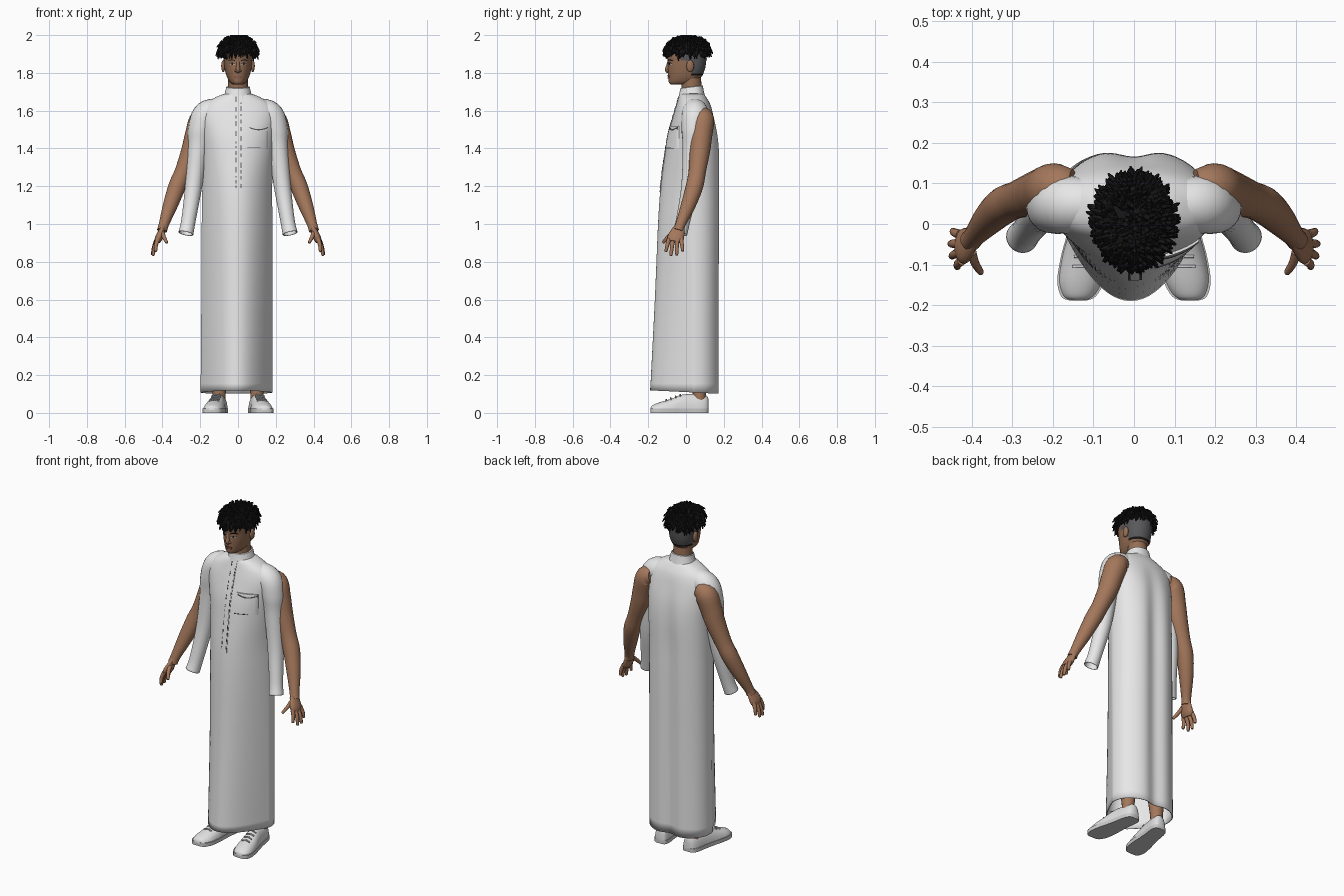
import bpy, bmesh, math, random
from mathutils import Vector
from mathutils.bvhtree import BVHTree

random.seed(4)
cube = bpy.data.objects.get("Cube")
if cube:
    bpy.data.objects.remove(cube, do_unlink=True)


def material(name, r, g, b):
    m = bpy.data.materials.new(name)
    m.use_nodes = True
    m.diffuse_color = (r, g, b, 1)
    node = next(n for n in m.node_tree.nodes if n.type == 'BSDF_PRINCIPLED')
    node.inputs["Base Color"].default_value = (r, g, b, 1)
    node.inputs["Roughness"].default_value = 0.8
    return m


CLOTH = material("white cloth", .8, .8, .8)
SKIN = material("brown skin", .37, .185, .105)
FACE = material("face skin", .3, .155, .09)
SCALP = material("shaved grey", .1, .1, .105)
HAIR = material("black hair", .008, .008, .009)
STITCH = material("dark stitching", .1, .1, .1)
SHOE = material("shoe white", .75, .75, .75)
SOLE = material("sole grey", .6, .6, .6)
LIP = material("lip brown", .22, .09, .065)
EYE = material("eye white", .55, .5, .45)
made = []


def finish(bm, name, *mats):
    bmesh.ops.recalc_face_normals(bm, faces=bm.faces)
    mesh = bpy.data.meshes.new(name)
    bm.to_mesh(mesh)
    bm.free()
    ob = bpy.data.objects.new(name, mesh)
    bpy.context.collection.objects.link(ob)
    for m in mats:
        mesh.materials.append(m)
    made.append(ob)
    return ob


def spline(rows, n):
    """Smoothly resample control rows, n steps per span."""
    out = []
    for i in range(len(rows) - 1):
        a, b, c, d = (rows[min(max(i + k, 0), len(rows) - 1)] for k in (-1, 0, 1, 2))
        for s in range(n):
            t = s / n
            out.append([.5 * (2*q + (r-p)*t + (2*p-5*q+4*r-s4)*t*t + (3*q-p-3*r+s4)*t**3)
                        for p, q, r, s4 in zip(a, b, c, d)])
    return out + [list(rows[-1])]


def loft(bm, rings, caps=(True, True)):
    vs = [[bm.verts.new(p) for p in ring] for ring in rings]
    n = len(vs[0])
    for a, b in zip(vs, vs[1:]):
        for i in range(n):
            bm.faces.new((a[i], a[(i+1) % n], b[(i+1) % n], b[i]))
    for ring, cap in zip((vs[0], vs[-1]), caps):
        if cap:
            bm.faces.new(ring)


def tube(bm, pts, sides=16, steps=5, caps=(True, True), flat=1):
    """Tapered tube through rows of x, y, z, radius."""
    rows = spline(pts, steps)
    rings = []
    for i, row in enumerate(rows):
        t = Vector(rows[min(i+1, len(rows)-1)][:3]) - Vector(rows[max(i-1, 0)][:3])
        u = Vector((0, 1, 0)).cross(t).normalized()
        v = t.cross(u).normalized()
        rings.append([Vector(row[:3]) + row[3] * (flat * u * math.cos(a) + v * math.sin(a))
                      for a in (2 * math.pi * k / sides for k in range(sides))])
    loft(bm, rings, caps)


def ball(bm, c, r, seg=16):
    new = bmesh.ops.create_uvsphere(bm, u_segments=seg, v_segments=seg // 2 + 2, radius=1)['verts']
    for v in new:
        v.co = Vector([c[i] + r[i] * v.co[i] for i in range(3)])


def section(w, front, back, mid, q, z, n, dip=0, shift=0):
    """Horizontal outline with its own front and back depth."""
    ring = []
    for k in range(n):
        a = 2 * math.pi * k / n
        x, s = w * math.cos(a), math.sin(a)
        if s < 0:
            y = mid - (mid - front) * abs(s) ** q
        else:
            y = mid + (back - mid) * s ** .8 - dip * math.exp(-(x / .05) ** 2)
        ring.append(Vector((x + shift, y, z)))
    return ring


# Robe: z, half width, front, back, front sharpness, back dip, sideways shift
robe_rows = [(.11, .19, -.19, .185, 2, .025, -.008), (.6, .188, -.165, .185, 1.9, .025, -.006),
             (1, .187, -.148, .187, 1.7, .025, -.005), (1.2, .185, -.134, .187, 1.5, .025, -.004),
             (1.36, .188, -.113, .186, 1.2, .02, 0), (1.47, .193, -.095, .175, 1, .014, 0),
             (1.57, .2, -.068, .15, .9, .005, 0), (1.63, .178, -.05, .13, .9, 0, 0),
             (1.67, .12, -.038, .108, .9, 0, 0), (1.69, .07, -.03, .092, 1, 0, 0)]
bm = bmesh.new()
rings = [section(w, f, b, .035, q, z, 80, dip, sh)
         for z, w, f, b, q, dip, sh in spline(robe_rows, 7)]
for p in rings[0]:
    p.z -= .05 * p.y
loft(bm, rings, (False, False))
robe_tree = BVHTree.FromBMesh(bm)
robe = finish(bm, "robe_body", CLOTH)
robe.modifiers.new("thickness", 'SOLIDIFY').thickness = .005

# Standing collar
bm = bmesh.new()
rings = [section(w, f, b, .03, 1, z, 48) for z, w, f, b in
         ((1.665, .08, -.045, .102), (1.69, .07, -.037, .095), (1.725, .062, -.03, .089),
          (1.727, .056, -.024, .083), (1.69, .06, -.024, .083))]
for ring in rings:
    for p in ring:
        p.z += .12 * (p.y - .03)
loft(bm, rings, (False, False))
finish(bm, "collar", CLOTH)


def plate(name, tree, x0, x1, z0, z1, off, mat, nx=8, nz=8, bow=0):
    """Thin patch laid on the front of a surface, bowed in z if wanted."""
    bm = bmesh.new()
    layers = []
    for depth in (off, -.002):
        grid = []
        for i in range(nx + 1):
            u = i / nx
            x = x0 + (x1 - x0) * u
            col = []
            for j in range(nz + 1):
                z = z0 + (z1 - z0) * j / nz + bow * math.sin(math.pi * u)
                hit = tree.ray_cast(Vector((x, -1, z)), Vector((0, 1, 0)))[0]
                col.append(bm.verts.new((x, (hit.y if hit else 0) - depth, z)))
            grid.append(col)
        layers.append(grid)
        for i in range(nx):
            for j in range(nz):
                bm.faces.new((grid[i][j], grid[i+1][j], grid[i+1][j+1], grid[i][j+1]))
    # close the rim between the two layers
    rim = [(i, 0) for i in range(nx)] + [(nx, j) for j in range(nz)]
    rim += [(nx - i, nz) for i in range(nx)] + [(0, nz - j) for j in range(nz)]
    for (a, b), (c, d) in zip(rim, rim[1:] + rim[:1]):
        bm.faces.new((layers[0][a][b], layers[0][c][d], layers[1][c][d], layers[1][a][b]))
    return finish(bm, name, mat)


# Placket with dashed seams, chest pocket
plate("placket", robe_tree, -.015, .02, 1.17, 1.68, .003, CLOTH, 4, 30)
for x in (-.011, .016):
    z = 1.19
    while z < 1.65:
        length = random.uniform(.008, .03)
        plate("placket_stitch", robe_tree, x - .002, x + .002, z, z + length, .0045, STITCH, 1, 3)
        z += length + random.uniform(.01, .03)
plate("chest_pocket", robe_tree, .05, .16, 1.4, 1.52, .007, CLOTH)
plate("pocket_opening", robe_tree, .06, .16, 1.508, 1.514, .009, STITCH, 10, 1, -.012)
plate("pocket_seam", robe_tree, .05, .12, 1.403, 1.406, .009, STITCH, 8, 1)

# Sleeves, arms, hands and legs on both sides
for side, label in ((1, "left"), (-1, "right")):
    def mir(*pts):
        return [(side * p[0],) + p[1:] for p in pts]

    bm = bmesh.new()
    tube(bm, mir((.08, .045, 1.605, .06), (.165, .048, 1.582, .071), (.198, .042, 1.5, .066),
                 (.212, .035, 1.4, .053), (.235, .02, 1.2, .045), (.262, -.015, 1.02, .038),
                 (.276, -.033, .95, .04)), 24, 6, (True, False))
    sleeve = finish(bm, label + "_sleeve", CLOTH)
    sleeve.modifiers.new("thickness", 'SOLIDIFY').thickness = .004

    bm = bmesh.new()
    tube(bm, mir((.15, .09, 1.57, .045), (.193, .088, 1.552, .062), (.222, .08, 1.47, .059),
                 (.245, .073, 1.39, .055), (.288, .06, 1.28, .046), (.322, .045, 1.2, .046),
                 (.358, .012, 1.1, .039), (.392, -.028, 1.0, .027), (.402, -.04, .965, .027)), 24)
    finish(bm, label + "_arm", SKIN)

    bm = bmesh.new()
    tube(bm, mir((.395, -.032, .99, .025), (.408, -.045, .955, .038), (.42, -.055, .925, .044),
                 (.428, -.058, .905, .036)), flat=.45)
    for base, tip in (((.424, -.09, .92), (.436, -.107, .853)), ((.428, -.07, .91), (.45, -.08, .832)),
                      ((.43, -.048, .91), (.453, -.049, .834)), ((.428, -.026, .92), (.447, -.017, .855)),
                      ((.4, -.07, .955), (.376, -.122, .9))):
        a, b = Vector(base), Vector(tip)
        m = (a + b) / 2 + Vector((.004, 0, .003))
        tube(bm, mir((*a, .012), (*m, .0105), (*b.lerp(m, .12), .008), (*b, .003)), 10, 4)
    finish(bm, label + "_hand", SKIN)

    bm = bmesh.new()
    tube(bm, mir((.1, .07, .05, .034), (.1, .07, .12, .036), (.1, .06, .32, .055), (.09, .04, .6, .06)))
    finish(bm, label + "_leg", SKIN)

    # Shoe: y, half width, height; the toes turn outward
    shoe = [(-.188, .02, .026), (-.178, .04, .04), (-.14, .055, .056), (-.08, .055, .074),
            (-.03, .049, .094), (.02, .045, .1), (.08, .043, .098), (.11, .034, .09), (.12, .018, .07)]

    def shoe_rings(grow, low, top):
        return [[(side * (.11 - .15 * y + (w + grow) * math.cos(a)), y,
                  max(low, low + (top or h) * math.sin(a) ** .7 - (low if not top else 0))
                  if math.sin(a) > .001 else low)
                 for a in (math.pi * k / 14 for k in range(15))]
                for y, w, h in spline(shoe, 4)]
    bm = bmesh.new()
    loft(bm, shoe_rings(0, .015, None))
    finish(bm, label + "_shoe_upper", SHOE)
    bm = bmesh.new()
    outline = [(side * (.11 - .15 * y + s * (w + .003)), y)
               for s, rows in ((1, spline(shoe, 4)), (-1, spline(shoe, 4)[::-1])) for y, w, h in rows]
    loft(bm, [[(x, y, z) for x, y in outline] for z in (0, .022)])
    finish(bm, label + "_shoe_sole", SOLE)
    bm = bmesh.new()
    for k in range(4):
        y, z = -.105 + .025 * k, .07 + .0085 * k
        cx = .11 - .15 * y
        tube(bm, mir((cx - .025, y, z - .006, .004), (cx, y, z + .001, .004),
                     (cx + .025, y, z - .006, .004)), 8, 3)
    finish(bm, label + "_laces", SOLE)

# Head: z, half width, front, back, middle
head_rows = [(1.738, .022, -.08, -.02, -.04), (1.75, .042, -.091, .045, -.01), (1.78, .059, -.094, .083, .01),
             (1.82, .07, -.096, .1, .02), (1.86, .075, -.096, .107, .02), (1.9, .077, -.1, .108, .02),
             (1.95, .066, -.08, .095, .02), (1.975, .03, -.04, .05, .01)]
bm = bmesh.new()
loft(bm, [section(w, f, b, m, .85, z, 56) for z, w, f, b, m in spline(head_rows, 7)])
head_tree = BVHTree.FromBMesh(bm)
for f in bm.faces:
    c = f.calc_center_median()
    if (c.y > .025 and c.z > 1.795) or (c.y > -.03 and c.z > 1.868):
        f.material_index = 1
    elif c.y > .03 and c.z > 1.783:
        f.material_index = 2
finish(bm, "head", FACE, SCALP, HAIR)
bm = bmesh.new()
tube(bm, [(0, .033, 1.65, .056), (0, .03, 1.72, .053), (0, .025, 1.81, .052)], 24)
finish(bm, "neck", FACE)

# Face details
bm = bmesh.new()
tube(bm, [(0, -.09, 1.862, .008), (0, -.096, 1.838, .009), (0, -.1, 1.816, .012), (0, -.092, 1.804, .009)], 14)
for s in (-1, 1):
    ball(bm, (s * .011, -.094, 1.812), (.008, .01, .007))
finish(bm, "nose", FACE)
for s, label in ((1, "left"), (-1, "right")):
    bm = bmesh.new()
    ball(bm, (s * .078, .022, 1.836), (.011, .02, .032))
    finish(bm, label + "_ear", FACE)
    plate(label + "_eye", head_tree, s * .031 - .012, s * .031 + .012, 1.842, 1.849, .002, EYE, 6, 2, .002)
    plate(label + "_iris", head_tree, s * .031 - .004, s * .031 + .004, 1.843, 1.851, .003, HAIR, 2, 2)
    plate(label + "_eyelid", head_tree, s * .031 - .014, s * .031 + .014, 1.849, 1.852, .004, HAIR, 6, 1, .002)
    plate(label + "_eyebrow", head_tree, s * .033 - .018, s * .033 + .018, 1.862, 1.867, .004, HAIR, 6, 1, .004)
plate("upper_lip", head_tree, -.022, .022, 1.778, 1.782, .005, LIP, 8, 2, .003)
plate("lower_lip", head_tree, -.02, .02, 1.772, 1.777, .005, LIP, 8, 2, -.003)

# Hair: cap covered in short twisted locks
bm = bmesh.new()
centre, size = Vector((-.001, .008, 1.926)), Vector((.088, .105, .06))
ball(bm, centre, size, 32)
for i in range(620):
    nz = random.uniform(-.35, 1)
    a = i * 2.39996
    n = Vector((math.cos(a) * math.sqrt(1 - nz * nz), math.sin(a) * math.sqrt(1 - nz * nz), nz))
    root = centre + n * size * .93
    sway = Vector([random.uniform(-.012, .012) for k in range(3)])
    out = Vector((n.x, n.y, 0)) * .02
    middle = root + n * .016 + sway * .5
    tip = root + n * .012 + out * .6 + sway - Vector((0, 0, .022 * (1 - nz)))
    tube(bm, [(*root, .007), (*middle, .007), (*tip, .0025)], 5, 2, (False, True))
for v in bm.verts:
    v.co.z = min(v.co.z, 2.0)
finish(bm, "hair", HAIR)

# Smooth shading with crisp edges
bpy.ops.object.select_all(action='DESELECT')
for ob in made:
    ob.select_set(True)
bpy.context.view_layer.objects.active = robe
bpy.ops.object.shade_smooth_by_angle(angle=math.radians(50))
